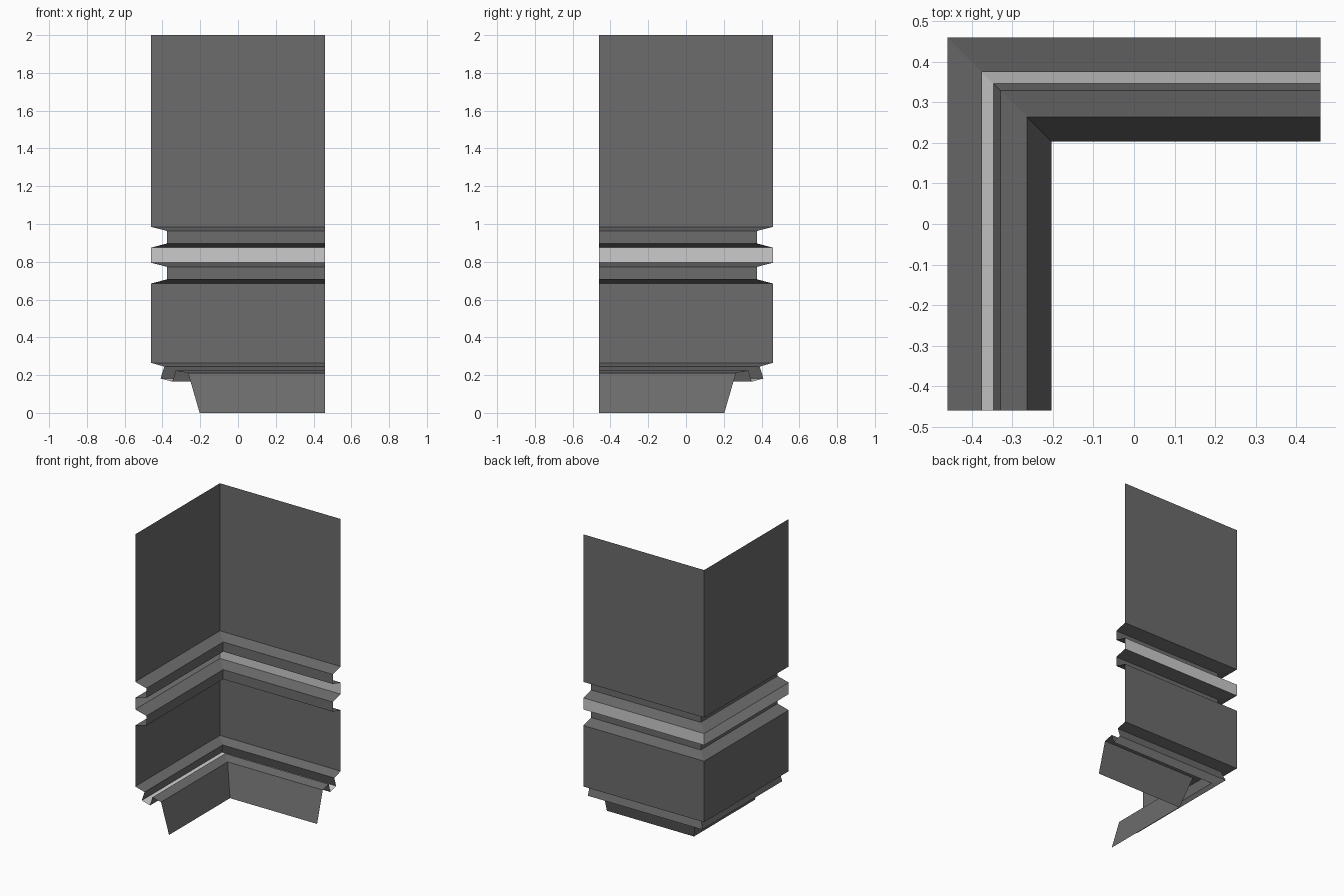
import bpy, bmesh

if "Cube" in bpy.data.objects:
    bpy.data.objects.remove(bpy.data.objects["Cube"])

H = 0.46  # half width of the corner piece


def grey(name, v):
    m = bpy.data.materials.new(name)
    m.diffuse_color = (v, v, v, 1)
    m.use_nodes = True
    m.node_tree.nodes["Principled BSDF"].inputs["Base Color"].default_value = m.diffuse_color
    return m


DARK, LIGHT = grey("dark_grey", 0.15), grey("light_grey", 0.6)


def corner_strip(name, profile, mat=DARK):
    """Sweep a (distance, height) profile around the mitred corner."""
    bm = bmesh.new()
    rows = [[bm.verts.new(p) for p in ((H, d, z), (-d, d, z), (-d, -H, z))]
            for d, z in profile]
    for a, b in zip(rows, rows[1:]):
        for i in range(2):
            bm.faces.new((a[i], a[i + 1], b[i + 1], b[i]))
    me = bpy.data.meshes.new(name)
    bm.to_mesh(me)
    bm.free()
    me.materials.append(mat)
    ob = bpy.data.objects.new(name, me)
    bpy.context.collection.objects.link(ob)


# plain wall panels
corner_strip("upper_wall", [(H, 2), (H, 0.985)])
corner_strip("lower_wall", [(H, 0.685), (H, 0.265)])

# two recessed grooves with a light band between them
for name, top in (("upper_groove", 0.985), ("lower_groove", 0.795)):
    corner_strip(name, [(H, top), (0.375, top - 0.022),
                        (0.375, top - 0.088), (H, top - 0.11)])
corner_strip("light_band", [(H, 0.875), (H, 0.795)], LIGHT)

# stepped lip under the lower wall
corner_strip("lip_outer", [(H, 0.265), (0.39, 0.245), (0.41, 0.182)])
corner_strip("lip_underside", [(0.41, 0.182), (0.347, 0.165)], LIGHT)
corner_strip("lip_inner", [(0.347, 0.165), (0.33, 0.225), (0.264, 0.21)])

# sloping foot
corner_strip("skirt", [(0.264, 0.21), (0.203, 0)])
